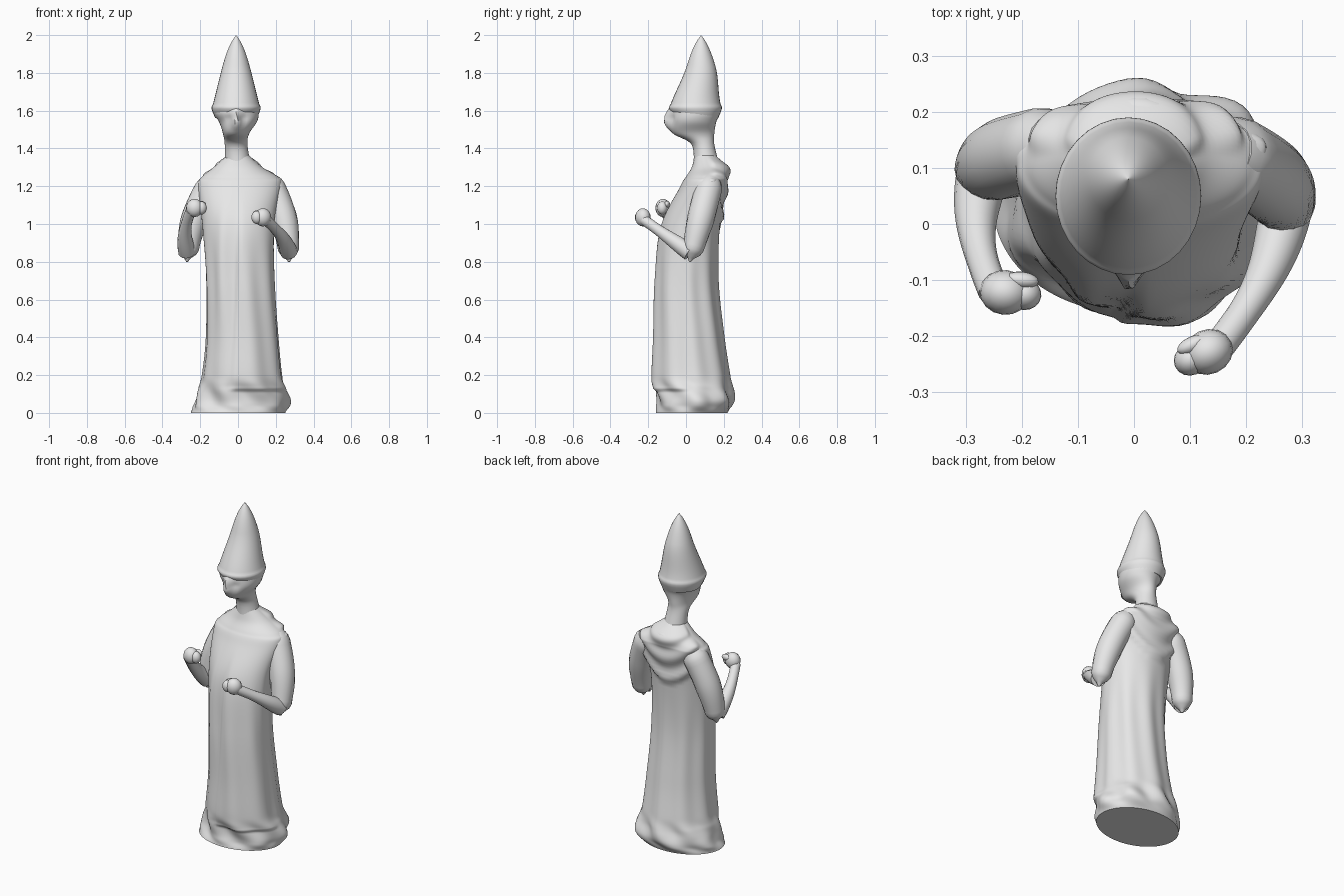
import bpy, bmesh
from math import sin, cos, pi, radians, exp
from mathutils import Vector

if "Cube" in bpy.data.objects:
    bpy.data.objects.remove(bpy.data.objects["Cube"])

GREY = (0.8, 0.8, 0.8, 1)
stone = bpy.data.materials.new("pale grey stone")
stone.use_nodes = True
stone.diffuse_color = GREY
stone.node_tree.nodes["Principled BSDF"].inputs["Base Color"].default_value = GREY


def finish(obj):
    """Give the part its material and smooth shading."""
    obj.data.materials.clear()
    obj.data.materials.append(stone)
    bpy.ops.object.select_all(action="DESELECT")
    obj.select_set(True)
    bpy.context.view_layer.objects.active = obj
    bpy.ops.object.shade_smooth_by_angle(angle=radians(50))


def skin(name, rings):
    """Join rings of points into a closed surface."""
    bm = bmesh.new()
    loops = [[bm.verts.new(point) for point in ring] for ring in rings]
    for low, high in zip(loops, loops[1:]):
        for k in range(len(low)):
            bm.faces.new((low[k - 1], low[k], high[k], high[k - 1]))
    bm.faces.new(loops[0])
    bm.faces.new(loops[-1])
    bmesh.ops.recalc_face_normals(bm, faces=bm.faces)
    mesh = bpy.data.meshes.new(name)
    bm.to_mesh(mesh)
    bm.free()
    obj = bpy.data.objects.new(name, mesh)
    bpy.context.collection.objects.link(obj)
    finish(obj)


def spline(rows, steps):
    """Smoothly interpolate rows of numbers."""
    rows = [Vector(row) for row in rows]
    path = []
    for i in range(len(rows) - 1):
        before, start = rows[max(i - 1, 0)], rows[i]
        end, after = rows[i + 1], rows[min(i + 2, len(rows) - 1)]
        leave, arrive = (end - before) / 2, (after - start) / 2
        for k in range(steps):
            t = k / steps
            blend = t * t * (3 - 2 * t)
            path.append(start.lerp(end, blend) + leave * t * (1 - t) ** 2
                        - arrive * t * t * (1 - t))
    return path + [rows[-1]]


def unit_circle(sides):
    return [Vector((cos(2 * pi * k / sides), sin(2 * pi * k / sides), 0)) for k in range(sides)]


def loft(name, rows, sides, steps, shape=None):
    """Stack ovals: height, centre x, centre y, half width, half depth."""
    rings = []
    for z, x, y, width, depth in spline(rows, steps):
        ring = []
        for out in unit_circle(sides):
            point = Vector((x + width * out.x, y + depth * out.y, z))
            ring.append(point + shape(point, out) if shape else point)
        rings.append(ring)
    skin(name, rings)


def tube(name, path, radii):
    """Round limb along a path."""
    rings = []
    for i, (centre, radius) in enumerate(zip(path, radii)):
        along = path[min(i + 1, len(path) - 1)] - path[max(i - 1, 0)]
        turn = along.to_track_quat("Z", "Y")
        rings.append([centre + turn @ out * radius for out in unit_circle(16)])
    skin(name, rings)


def ball(name, centre, size, turn):
    bpy.ops.mesh.primitive_uv_sphere_add(segments=16, ring_count=10, location=centre)
    obj = bpy.context.object
    obj.name = name
    obj.scale = size
    obj.rotation_euler.z = turn
    finish(obj)


def ramp(value, width):
    t = min(max(value / width, 0), 1)
    return t * t * (3 - 2 * t)


def bump(value, width):
    return exp(-(value / width) ** 2)


def robe_folds(p, out):
    angle = out.to_2d().angle_signed(Vector((1, 0)))
    skirt = ramp(p.z, 0.1) * ramp(1.1 - p.z, 0.5)
    push = 0.005 * skirt * sin(9 * angle + 2 * p.z)
    if out.y < 0:
        # overlapping front panel with a rolled fold beside its edge
        edge = p.x + 0.05 - 0.04 * p.z
        fade = ramp(1.2 - p.z, 0.3) * ramp(-out.y, 0.4)
        push += 0.014 * fade * ramp(edge, 0.03) * ramp(p.z - 0.11, 0.02)
        push += 0.01 * fade * bump(edge + 0.07, 0.03) * ramp(p.z, 0.3)
    else:
        # hood hanging in curved folds down the back
        drop = p.z - 1 - 4 * p.x ** 2
        hood = ramp(drop, 0.03) * ramp(1.4 - p.z, 0.1) * ramp(out.y, 0.4)
        push += hood * (0.012 + 0.008 * sin(48 * drop))
    # crumpled hem
    hem = ramp(0.2 - p.z, 0.1) * ramp(p.z, 0.04)
    push += 0.01 * hem * sin(7 * angle + 25 * p.z)
    return out * push


loft("robe", [
    (0, 0, 0.03, 0.25, 0.19),
    (0.06, 0.02, 0.05, 0.25, 0.2),
    (0.13, 0.02, 0.04, 0.23, 0.2),
    (0.2, 0.02, 0.03, 0.21, 0.2),
    (0.4, 0.02, 0.02, 0.19, 0.18),
    (0.7, 0.01, 0.01, 0.18, 0.16),
    (1, 0, 0.03, 0.19, 0.15),
    (1.2, 0.01, 0.09, 0.22, 0.12),
    (1.25, 0.01, 0.11, 0.2, 0.11),
    (1.3, 0, 0.12, 0.13, 0.09),
    (1.37, 0, 0.1, 0.05, 0.05)], 96, 10, robe_folds)


def face(p, out):
    # nose ridge and eye hollows on the front of the head
    if out.y > 0:
        return Vector((0, 0, 0))
    x = p.x + 0.01
    nose = 0.04 * bump(x, 0.025) * ramp(p.z - 1.48, 0.06) * ramp(1.66 - p.z, 0.12)
    eyes = 0.01 * bump(abs(x) - 0.04, 0.02) * bump(p.z - 1.56, 0.02)
    return Vector((0, eyes - nose, 0))


loft("head_and_neck", [
    (1.3, 0, 0.11, 0.07, 0.07),
    (1.42, -0.01, 0.09, 0.06, 0.06),
    (1.48, -0.01, 0.04, 0.07, 0.11),
    (1.54, 0, 0.04, 0.1, 0.12),
    (1.59, -0.01, 0.05, 0.12, 0.13),
    (1.64, -0.01, 0.05, 0.11, 0.12)], 40, 6, face)

# hat: rounded brim, then a gently swelling taper to a blunt tip
hat = [(1.56, -0.01, 0.06, 0.11, 0.11)]
for step in range(17):
    t = step / 16
    radius = 0.13 * (1 - t) + 0.02 * (1 - t ** 8) * ramp(t, 1) + 0.005 * sin(pi * t)
    hat.append((1.61 + 0.39 * t, -0.01, 0.05 + 0.03 * ramp(t, 0.6), radius, radius + 0.01 * (1 - t)))
loft("pointed_hat", hat, 32, 3)

# hood collar looping behind the neck, its ends sunk into the robe
loop = [Vector((0.12 * out.x, 0.1 + 0.1 * out.y, 1.26 + 0.03 * out.y + 0.01 * out.x))
        for out in unit_circle(40)[:21]]
tube("hood_collar", loop, [0.005 + 0.025 * sin(pi * k / 20) for k in range(21)])


def arm(side, shoulder, elbow, wrist, palm):
    """Draped sleeve, bare forearm and closed fist."""
    shoulder, elbow, wrist, palm = map(Vector, (shoulder, elbow, wrist, palm))
    outward = Vector((shoulder.x, 0, 0)).normalized()
    steps = [k / 20 for k in range(21)]
    tube(side + "_sleeve",
         [shoulder.lerp(elbow, t) + outward * 0.03 * sin(pi * t) for t in steps],
         [0.005 + (0.068 - 0.02 * ramp(t - 0.4, 0.6)) * ramp(t + 0.2, 0.3) * ramp(1 - t, 0.14)
          for t in steps])
    start = elbow + Vector((0, 0, 0.05))
    tube(side + "_forearm",
         [start.lerp(wrist, t) + outward * 0.02 * sin(pi * t) for t in steps],
         [0.046 - 0.018 * ramp(t, 0.8) for t in steps])
    # the fist continues the forearm, fingers curl towards the palm
    turn = palm.to_2d().angle_signed(Vector((1, 0)))
    knuckles = wrist + palm * 0.02 + Vector((0, 0, 0.015))
    ball(side + "_fist", knuckles, (0.045, 0.04, 0.048), turn)
    ball(side + "_fingers", knuckles + palm * 0.035, (0.03, 0.028, 0.035), turn)
    thumb = Vector((0, 0.025, 0.02))
    ball(side + "_thumb", knuckles + palm * 0.03 + thumb, (0.03, 0.015, 0.018), turn)


arm("left", (0.16, 0.13, 1.23), (0.27, 0.02, 0.8), (0.15, -0.22, 1.02), (-0.9, -0.4, 0))
arm("right", (-0.14, 0.14, 1.22), (-0.27, 0.09, 0.8), (-0.25, -0.12, 1.07), (1, -0.1, 0))
